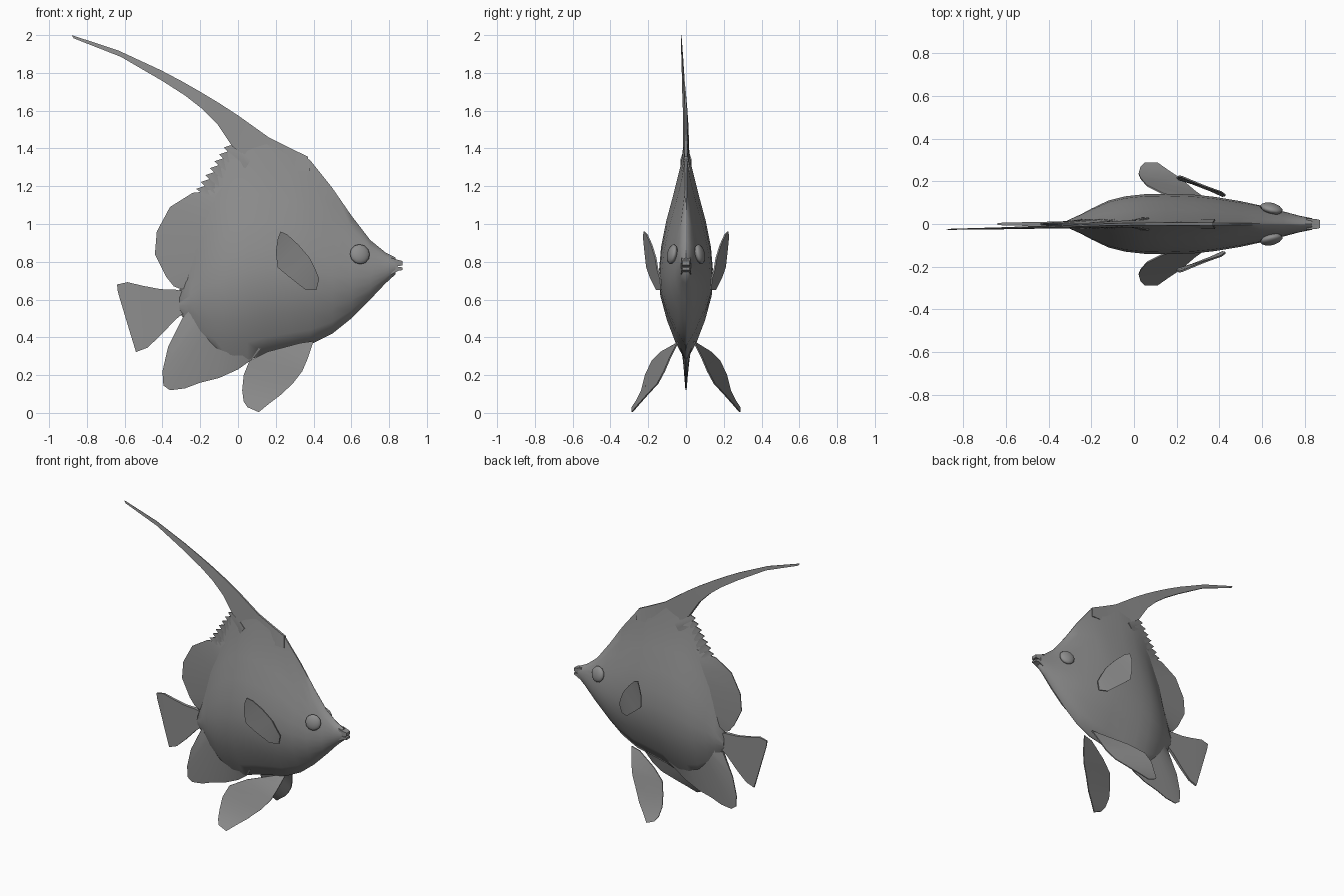
import bpy, bmesh, math
from mathutils import Vector

cube = bpy.data.objects.get("Cube")
if cube:
    bpy.data.objects.remove(cube, do_unlink=True)

grey = bpy.data.materials.new("fish_grey")
grey.use_nodes = True
grey.diffuse_color = (0.27, 0.27, 0.27, 1)
grey.node_tree.nodes["Principled BSDF"].inputs["Base Color"].default_value = grey.diffuse_color


def finish(name, bm, angle=40):
    bmesh.ops.recalc_face_normals(bm, faces=bm.faces)
    mesh = bpy.data.meshes.new(name)
    bm.to_mesh(mesh)
    bm.free()
    mesh.materials.append(grey)
    mesh.shade_smooth()
    mesh.set_sharp_from_angle(angle=math.radians(angle))
    obj = bpy.data.objects.new(name, mesh)
    bpy.context.collection.objects.link(obj)
    return obj


def loft(name, rings, angle=40):
    """Bridge equal closed rings of points and cap both ends."""
    bm = bmesh.new()
    loops = [[bm.verts.new(p) for p in ring] for ring in rings]
    n = len(loops[0])
    for a, b in zip(loops, loops[1:]):
        for i in range(n):
            j = (i + 1) % n
            bm.faces.new((a[i], a[j], b[j], b[i]))
    bm.faces.new(loops[0])
    bm.faces.new(loops[-1])
    return finish(name, bm, angle)


def fin(name, rows, thick=0.012, rim=0.003, taper=1.0, side=1):
    """Thin fin from rows of (root point, rim point); points are (x, z) or (x, y, z)."""
    rings = []
    for i, row in enumerate(rows):
        k = 1 + (taper - 1) * i / (len(rows) - 1)
        a, b = [Vector(p) if len(p) == 3 else Vector((p[0], 0, p[1])) for p in row]
        a.y *= side
        b.y *= side
        da, db = Vector((0, thick * k, 0)), Vector((0, rim * k, 0))
        rings.append([a + da, b + db, b - db, a - da])
    return loft(name, rings, 30)


# Body: x, belly height, back height, half width
stations = [
    (-.31, .53, .65, .018), (-.25, .45, .88, .045), (-.2, .38, 1.08, .072),
    (-.12, .31, 1.26, .11), (-.04, .28, 1.40, .13), (.05, .28, 1.45, .14),
    (.15, .31, 1.445, .142), (.28, .34, 1.385, .138), (.38, .36, 1.34, .127),
    (.5, .42, 1.19, .107), (.6, .5, 1.045, .086), (.7, .6, .915, .06),
    (.78, .685, .85, .038), (.835, .735, .822, .027),
]
profile = [(0, .03), (.08, .4), (.18, .72), (.29, .97), (.4, 1), (.5, .93),
           (.62, .74), (.75, .46), (.88, .2), (1, .04)]
rings = []
for x, low, high, width in stations:
    round_head = min(1, max(0, (x - .5) / .3))
    half = []
    for t, p in profile:
        p += (math.sqrt(4 * t * (1 - t)) - p) * round_head
        half.append((x, width * max(p, .04), low + (high - low) * t))
    rings.append(half + [(px, -py, pz) for px, py, pz in reversed(half)])
loft("body", rings, 60)

# Lips with a notch between them
for name, z_in, z_out, height in (("upper_lip", .797, .793, .016),
                                  ("lower_lip", .757, .763, .010)):
    lip = []
    for x, z, w, h in ((.81, z_in, .026, .024), (.85, z_out, .024, height),
                       (.872, z_out, .019, height * .7)):
        lip.append([(x, w, z - h), (x, w, z + h), (x, -w, z + h), (x, -w, z - h)])
    loft(name, lip, 40)

# Dorsal fin sweeping back into a long streamer
fin("dorsal_streamer", [
    ((.38, 1.28), (.37, 1.357)), ((.29, 1.28), (.30, 1.39)),
    ((.12, 1.3), (.165, 1.457)), ((-.03, 1.41), (0, 1.575)),
    ((-.11, -.002, 1.53), (-.1, -.002, 1.64)), ((-.19, -.005, 1.61), (-.2, -.005, 1.70)),
    ((-.28, -.01, 1.68), (-.3, -.01, 1.757)), ((-.4, -.014, 1.757), (-.41, -.014, 1.815)),
    ((-.62, -.02, 1.885), (-.63, -.02, 1.917)), ((-.87, -.025, 1.983), (-.88, -.025, 2)),
], thick=.024, rim=.008, taper=.1)

# Sawtooth membrane below the streamer
start, end, teeth = Vector((-.03, 1.42)), Vector((-.2, 1.165)), 7
rows = []
for i in range(teeth):
    p = start.lerp(end, i / teeth)
    q = start.lerp(end, (i + .75) / teeth)
    rows += [((p.x + .1, p.y - .08), (p.x, p.y)),
             ((q.x + .1, q.y - .08), (q.x - .028, q.y + .012))]
fin("dorsal_spines", rows, thick=.03)

# Rear dorsal fin
fin("rear_dorsal_fin", [
    ((-.08, 1.2), (-.19, 1.17)), ((-.11, 1.14), (-.24, 1.165)),
    ((-.15, 1.06), (-.36, 1.09)), ((-.18, .97), (-.43, .96)),
    ((-.2, .88), (-.44, .84)), ((-.23, .78), (-.38, .72)),
    ((-.25, .7), (-.34, .67)), ((-.26, .65), (-.29, .65)),
], thick=.025)

# Anal fin
fin("anal_fin", [
    ((.12, .34), (.07, .28)), ((.04, .36), (0, .23)), ((-.04, .37), (-.1, .185)),
    ((-.1, .4), (-.2, .16)), ((-.14, .43), (-.28, .13)), ((-.17, .45), (-.36, .12)),
    ((-.19, .46), (-.395, .145)), ((-.21, .48), (-.4, .22)),
    ((-.24, .5), (-.37, .35)), ((-.26, .54), (-.285, .52)),
], thick=.03)

# Tail fin
fin("tail_fin", [
    ((-.26, .64), (-.26, .55)), ((-.33, .652), (-.33, .495)),
    ((-.41, .655), (-.41, .41)), ((-.5, .672), (-.48, .345)),
    ((-.585, .692), (-.54, .322)), ((-.64, .68), (-.57, .42)),
    ((-.638, .65), (-.63, .62)),
], thick=.014, rim=.012, taper=.25)

# Paired fins and eyes
for side, label in ((1, "left"), (-1, "right")):
    fin(label + "_pectoral_fin", [
        ((.43, .135, .71), (.415, .13, .65)), ((.41, .15, .76), (.36, .155, .65)),
        ((.38, .16, .82), (.27, .19, .72)), ((.32, .182, .89), (.21, .208, .77)),
        ((.26, .207, .945), (.2, .217, .85)), ((.225, .222, .96), (.21, .224, .92)),
    ], thick=.004, side=side)
    fin(label + "_pelvic_fin", [
        ((.4, .04, .38), (.33, .05, .37)), ((.37, .085, .29), (.16, .13, .325)),
        ((.34, .115, .22), (.06, .18, .275)), ((.29, .15, .155), (.03, .215, .2)),
        ((.22, .21, .09), (.022, .235, .12)), ((.16, .25, .045), (.03, .265, .06)),
        ((.11, .285, .004), (.05, .285, .03)),
    ], thick=.004, side=side)
    bm = bmesh.new()
    bmesh.ops.create_uvsphere(bm, u_segments=12, v_segments=8, radius=.054)
    eye = finish(label + "_eye", bm, 60)
    eye.location = (.645, side * .073, .84)
    eye.scale = (1, 1, .45)
    eye.rotation_euler = (-side * math.radians(78), 0, -side * math.radians(14))
